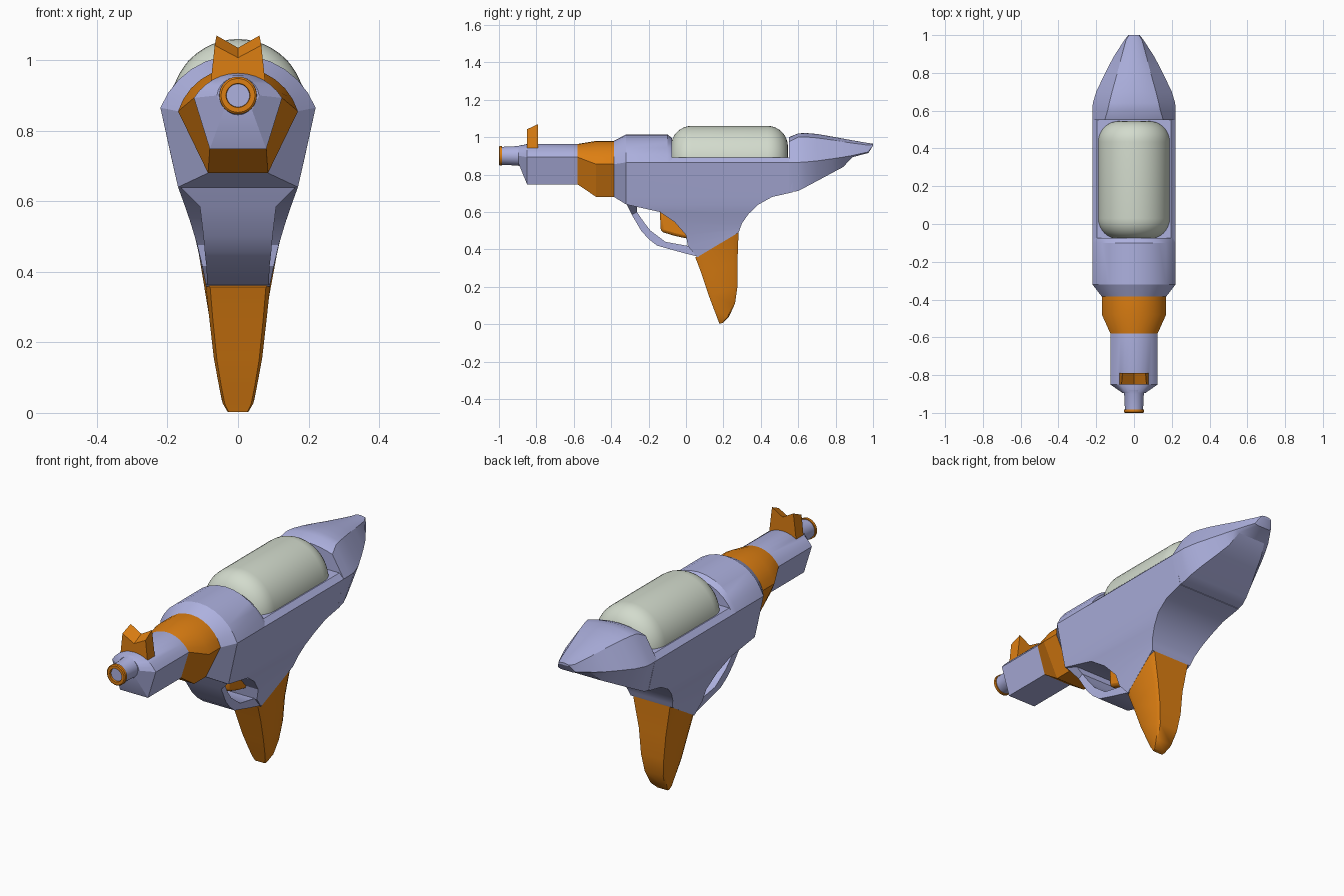
import bpy, bmesh, math
from math import sin, cos, pi

if "Cube" in bpy.data.objects:
    bpy.data.objects.remove(bpy.data.objects["Cube"])


def material(name, rgb):
    m = bpy.data.materials.new(name)
    m.use_nodes = True
    m.diffuse_color = (*rgb, 1)
    m.node_tree.nodes["Principled BSDF"].inputs["Base Color"].default_value = (*rgb, 1)
    return m


LAVENDER = material("lavender plastic", (0.42, 0.44, 0.74))
ORANGE = material("orange plastic", (0.72, 0.21, 0.006))
CREAM = material("pale green tank", (0.65, 0.71, 0.61))


def loft(name, rings, mat, caps=True, angle=28):
    """Skin a list of equal-length closed rings."""
    bm = bmesh.new()
    vs = [[bm.verts.new(p) for p in ring] for ring in rings]
    n = len(vs[0])
    for a, b in zip(vs, vs[1:]):
        for i in range(n):
            j = (i + 1) % n
            bm.faces.new((a[i], a[j], b[j], b[i]))
    if caps:
        bm.faces.new(vs[0])
        bm.faces.new(vs[-1][::-1])
    bmesh.ops.recalc_face_normals(bm, faces=bm.faces)
    me = bpy.data.meshes.new(name)
    bm.to_mesh(me)
    bm.free()
    me.materials.append(mat)
    ob = bpy.data.objects.new(name, me)
    bpy.context.collection.objects.link(ob)
    bpy.ops.object.select_all(action='DESELECT')
    ob.select_set(True)
    bpy.context.view_layer.objects.active = ob
    bpy.ops.object.shade_smooth_by_angle(angle=math.radians(angle))
    return ob


def section(y, w, zw, b, zb, zt, s=None, zs=None, steps=12):
    """Cross-section: flat belly, angled flanks, optional shoulder, arched top."""
    pts = [(-b, zb), (b, zb)]
    if s is not None:
        pts.append((w, zw))
    ax, az = (s, zs) if s is not None else (w, zw)
    h = zt - az
    r = (ax * ax + h * h) / (2 * h)
    half = math.atan2(ax, r - h)
    for i in range(steps + 1):
        t = half - 2 * half * i / steps
        pts.append((r * sin(t), zt - r + r * cos(t)))
    if s is not None:
        pts.append((-w, zw))
    return [(x, y, z) for x, z in pts]


def lathe(name, profile, zc, mat, caps=True, n=32):
    """Turn (y, radius) pairs about a lengthwise axis."""
    rings = [[(r * cos(2 * pi * i / n), y, zc + r * sin(2 * pi * i / n))
              for i in range(n)] for y, r in profile]
    return loft(name, rings, mat, caps)


# Half-width of the body and grip by height
WIDTHS = [(0, .028), (.03, .045), (.15, .068), (.3, .085), (.36, .09), (.45, .108),
          (.52, .128), (.58, .148), (.64, .17), (.71, .186), (.865, .22), (.89, .195)]


def width(z):
    for (z0, w0), (z1, w1) in zip(WIDTHS, WIDTHS[1:]):
        if z <= z1:
            return w0 + (w1 - w0) * (z - z0) / (z1 - z0)
    return WIDTHS[-1][1]


def slice_ring(yf, zf, yb, zb, c=0):
    """Tilted horizontal slice from front to back, corners cut by fraction c."""
    prof = [(0, 1)] if not c else [(0, 1 - c), (c, 1)]
    prof += [(1, 1)] if not c else [(1 - c, 1), (1, 1 - c)]
    right = []
    for t, k in prof:
        z = zf + (zb - zf) * t
        right.append((width(z) * k, yf + (yb - yf) * t, z))
    return right + [(-x, y, z) for x, y, z in reversed(right)]


# Lower body with flat deck under the tank
body = [(-.31, .89, .57, .89), (-.32, .865, .57, .865), (-.32, .705, .57, .705),
        (-.32, .675, .46, .68), (-.32, .64, .385, .638), (-.14, .6, .335, .59),
        (-.06, .545, .3, .54), (0, .476, .29, .515), (.01, .417, .285, .5),
        (.06, .358, .281, .49)]
loft("body", [slice_ring(*s) for s in body], LAVENDER)

# Grip
grip = [(.05, .357, .281, .49), (.083, .27, .275, .33), (.123, .15, .275, .2),
        (.153, .07, .262, .11), (.17, .025, .23, .04), (.178, .003, .195, .006)]
loft("grip", [slice_ring(*s, c=.12) for s in grip], ORANGE, angle=35)

# Front hull, nose taper and raised top shell
collar_big = (.17, .855, .085, .68, .98)
loft("nose_taper", [section(-.385, *collar_big),
                    section(-.32, .22, .865, .17, .64, 1.015)], LAVENDER)
loft("front_shell", [section(-.32, .22, .865, .15, .8, 1.015),
                     section(-.1, .22, .865, .15, .8, 1.015),
                     section(-.075, .215, .865, .15, .8, .995)], LAVENDER)

# Orange collar and faceted barrel
barrel = (.125, .893, .08, .748, .963)
loft("collar", [section(-.385, *collar_big), section(-.48, *collar_big),
                section(-.58, *barrel)], ORANGE, angle=15)
loft("barrel", [section(-.58, *barrel), section(-.85, *barrel),
                section(-.895, .06, .9, .04, .858, .953)], LAVENDER)

# Nozzle, tip ring and bore
lathe("nozzle", [(-.88, .058), (-.9, .052), (-.985, .048)], .9, LAVENDER, caps=False)
lathe("nozzle_tip", [(-.983, .04), (-.983, .053), (-.996, .053), (-1, .048),
                     (-1, .034), (-.985, .032)], .9, ORANGE, caps=False)
lathe("nozzle_bore", [(-.99, .033), (-.96, .024), (-.945, .004)], .9, LAVENDER)

# Tail, tapering to a blunt tip
tail = [(.55, .22, .865, .185, .705, 1.0, .155, .975),
        (.6, .22, .865, .183, .712, 1.02, .14, 1.0),
        (.64, .218, .867, .175, .733, 1.022, .131, 1.001),
        (.7, .2, .873, .155, .765, 1.017, .116, .996),
        (.78, .162, .884, .122, .808, 1.003, .094, .985),
        (.84, .132, .893, .1, .84, .992, .078, .975),
        (.89, .105, .902, .08, .893, .983, .065, .968),
        (.975, .05, .921, .035, .915, .968, .042, .957),
        (1, .03, .957, .025, .954, .965, .026, .961)]
loft("tail", [section(*s) for s in tail], LAVENDER)

# Tank with rounded ends
R, ROUND, Y0, Y1 = .19, .11, -.08, .545
arc = [i * pi / 16 for i in range(9)]
front = [(Y0 + ROUND * (1 - sin(a)), R - ROUND * (1 - cos(a))) for a in reversed(arc)]
back = [(Y0 + Y1 - y, r) for y, r in reversed(front)]
lathe("tank", front + back, .87, CREAM, n=48)

# Trigger guard: (outer y, z, inner y, z, half-width)
guard = [(-.32, .645, -.26, .645, .168), (-.29, .585, -.262, .6, .108),
         (-.24, .5, -.225, .545, .098), (-.2, .455, -.19, .5, .094),
         (-.155, .42, -.11, .44, .09), (-.03, .385, .012, .418, .088),
         (.075, .358, .075, .42, .087)]
loft("trigger_guard", [[(w, oy, oz), (w, iy, iz), (-w, iy, iz), (-w, oy, oz)]
                       for oy, oz, iy, iz, w in guard], LAVENDER)

# Trigger
side = [(-.14, .61), (-.135, .495), (-.06, .472), (.02, .455), (.04, .57)]
trigger = loft("trigger", [[(x, y, z) for y, z in side] for x in (-.045, .045)], ORANGE)
bevel = trigger.modifiers.new("soft_edges", 'BEVEL')
bevel.width = .015
bevel.segments = 2

# Notched sight, taller at the back
sight = [[(-.077, y, .94), (.077, y, .94), (x, y, zt), (0, y, zt - .035), (-x, y, zt)]
         for y, x, zt in ((-.85, .066, 1.042), (-.79, .061, 1.07))]
loft("sight", sight, ORANGE)
